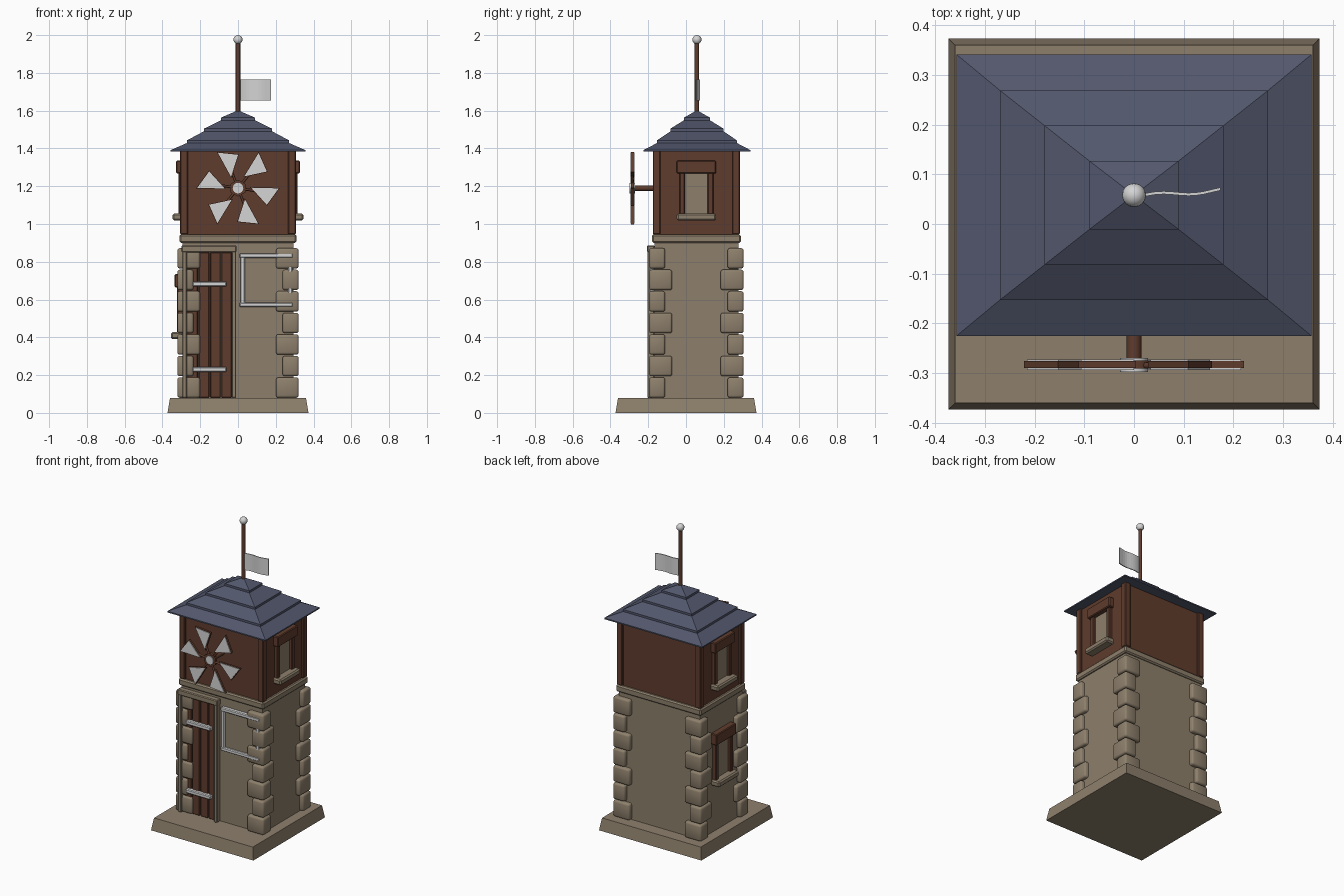
import bpy, bmesh, math
from mathutils import Vector, Matrix

if "Cube" in bpy.data.objects:
    bpy.data.objects.remove(bpy.data.objects["Cube"])

def material(name, rgb):
    m = bpy.data.materials.new(name)
    m.diffuse_color = (*rgb, 1)
    m.use_nodes = True
    m.node_tree.nodes["Principled BSDF"].inputs["Base Color"].default_value = m.diffuse_color
    return m

STONE = material("stone", (0.27, 0.215, 0.15))
WOOD = material("dark wood", (0.115, 0.045, 0.026))
ROOF = material("slate blue", (0.085, 0.095, 0.15))
METAL = material("pale metal", (0.66, 0.66, 0.66))
CY = 0.055                       # tower centre in y

def finish(name, bm, mat, bevel=0, smooth=False, segments=1):
    bmesh.ops.recalc_face_normals(bm, faces=bm.faces)
    me = bpy.data.meshes.new(name)
    bm.to_mesh(me)
    bm.free()
    ob = bpy.data.objects.new(name, me)
    bpy.context.collection.objects.link(ob)
    me.materials.append(mat)
    if bevel:
        b = ob.modifiers.new("bevel", 'BEVEL')
        b.width, b.segments = bevel, segments
    if smooth:
        for p in me.polygons:
            p.use_smooth = True
    return ob

def box(name, mat, x, y, z, bevel=0, **kw):
    """Box from (min, max) ranges."""
    bm = bmesh.new()
    bmesh.ops.create_cube(bm, size=1)
    for v in bm.verts:
        v.co = [r[0] + (c + 0.5) * (r[1] - r[0]) for r, c in zip((x, y, z), v.co)]
    return finish(name, bm, mat, bevel, **kw)

def frustum(name, mat, layers):
    """Stacked rectangles (half x, half y, z, centre y); zero size closes to a point."""
    bm = bmesh.new()
    rings = [[bm.verts.new((sx * hx, cy + sy * hy, z))
              for sx, sy in ((-1, -1), (1, -1), (1, 1), (-1, 1))] for hx, hy, z, cy in layers]
    bm.faces.new(rings[0])
    bm.faces.new(rings[-1])
    for a, b in zip(rings, rings[1:]):
        for i in range(4):
            bm.faces.new((a[i], a[(i + 1) % 4], b[(i + 1) % 4], b[i]))
    bmesh.ops.remove_doubles(bm, verts=bm.verts, dist=1e-5)
    return finish(name, bm, mat)

def rod(name, mat, a, b, r, n=12):
    a, b = Vector(a), Vector(b)
    bm = bmesh.new()
    rot = (b - a).to_track_quat('Z', 'Y').to_matrix().to_4x4()
    bmesh.ops.create_cone(bm, cap_ends=True, segments=n, radius1=r, radius2=r,
                          depth=(b - a).length, matrix=Matrix.Translation((a + b) / 2) @ rot)
    ob = finish(name, bm, mat)
    for p in ob.data.polygons:
        p.use_smooth = len(p.vertices) == 4
    return ob

# plinth, stone shaft, ledge
frustum("plinth", STONE, [(.373, .373, 0, 0), (.36, .36, .08, 0)])
box("stone_shaft", STONE, (-.295, .295), (CY - .222, CY + .222), (.07, .92))
box("ledge", STONE, (-.31, .31), (CY - .235, CY + .235), (.9, .945), .008)

# alternating corner stones
STEP = 0.114
for sx in (-1, 1):
    for sy in (-1, 1):
        for row in range(7):
            wide = row % 2 == 0
            lx, ly = (.12, .085) if wide else (.085, .122)
            x = sorted((sx * .321, sx * (.321 - lx)))
            y = sorted((CY + sy * .25, CY + sy * (.25 - ly)))
            z0 = .08 + row * STEP
            box("corner_stone", STONE, x, y, (z0, z0 + STEP - .006), .012, smooth=True, segments=2)

# timber upper room with corner posts
box("timber_room", WOOD, (-.292, .292), (CY - .217, CY + .217), (.94, 1.4))
for sx in (-1, 1):
    for sy in (-1, 1):
        x = sorted((sx * .306, sx * .265))
        y = sorted((CY + sy * .231, CY + sy * .19))
        box("corner_post", WOOD, x, y, (.945, 1.4), .005)

# layered roof
eaves = [(.357, .283, 1.383), (.27, .211, 1.435), (.18, .14, 1.497), (.09, .069, 1.555), (0, 0, 1.602)]
for i, (lo, hi) in enumerate(zip(eaves, eaves[1:])):
    top = hi[2] - (.006 if i < 3 else 0)
    frustum("roof_layer", ROOF, [(lo[0], lo[1], lo[2] - (.012 if i else 0), CY + .003),
                                 (lo[0], lo[1], lo[2] + .008, CY + .003),
                                 (hi[0], hi[1], top, CY + .003)])

# flag pole, ball and waving flag
rod("flag_pole", WOOD, (0, .058, 1.58), (0, .058, 1.965), .012)
bm = bmesh.new()
bmesh.ops.create_uvsphere(bm, u_segments=16, v_segments=10, radius=.024,
                          matrix=Matrix.Translation((0, .058, 1.976)))
finish("pole_ball", bm, METAL, smooth=True)
bm = bmesh.new()
cols = []
for i in range(11):
    t = i / 10
    y = .056 + .012 * t + .004 * math.sin(t * 7)
    cols.append([bm.verts.new((.012 + .162 * t, y + dy, z))
                 for dy, z in ((-.003, 1.655), (.003, 1.655), (.003, 1.765), (-.003, 1.765))])
bm.faces.new(cols[0])
bm.faces.new(cols[-1])
for a, b in zip(cols, cols[1:]):
    for i in range(4):
        bm.faces.new((a[i], a[(i + 1) % 4], b[(i + 1) % 4], b[i]))
finish("flag", bm, METAL)

# wind wheel: shaft, hub and six framed sails
HUB = Vector((0, -.285, 1.19))
rod("wheel_shaft", WOOD, (0, -.15, 1.19), HUB, .015)
rod("wheel_collar", WOOD, (0, -.275, 1.19), (0, -.291, 1.19), .045, 6)
rod("wheel_hub", METAL, (0, -.27, 1.19), (0, -.298, 1.19), .028, 16)

def sail(name, mat, angle, grow, y0, y1):
    outline = [(.216, .034), (.165, -.066), (.066, .014)]
    mid = Vector((.149, -.006))
    c, s = math.cos(angle), math.sin(angle)
    bm = bmesh.new()
    rings = []
    for y in (y0, y1):
        ring = []
        for p in outline:
            u, v = mid + (Vector(p) - mid) * grow
            ring.append(bm.verts.new((u * c - v * s, y, HUB.z + u * s + v * c)))
        rings.append(ring)
        bm.faces.new(ring)
    for i in range(3):
        j = (i + 1) % 3
        bm.faces.new((rings[0][i], rings[0][j], rings[1][j], rings[1][i]))
    finish(name, bm, mat)

for k in range(6):
    ang = math.radians(51 + 60 * k)
    sail("sail_frame", WOOD, ang, 1.04, -.29, -.276)
    sail("sail", METAL, ang, .96, -.294, -.273)
    d = Vector((math.cos(ang), 0, math.sin(ang)))
    rod("sail_arm", WOOD, HUB, HUB + d * .1, .007, 6)

# plank door with frame and strap hinges
FRONT = CY - .222
for i in range(4):
    x0 = -.27 + i * .06
    box("door_plank", WOOD, (x0 + .002, x0 + .058), (FRONT - .015, FRONT + .01), (.08, .85), .004)
box("door_post_left", STONE, (-.295, -.27), (-.205, FRONT), (.08, .86), .004)
box("door_post_right", STONE, (-.033, -.01), (-.205, FRONT), (.08, .86), .004)
box("door_lintel", STONE, (-.298, -.008), (-.207, FRONT), (.85, .887), .005)
for z in (.23, .682):
    box("strap_hinge", METAL, (-.24, -.06), (-.204, FRONT), (z - .013, z + .013), .005)

# framed notice board
box("board_panel", STONE, (.02, .28), (FRONT - .014, FRONT), (.57, .835))
for z in (.56, .82):
    box("board_rail", METAL, (.008, .292), (FRONT - .03, FRONT), (z, z + .025), .005)
for x in (.012, .265):
    box("board_stile", METAL, (x, x + .024), (FRONT - .027, FRONT), (.57, .835), .005)

# side windows: lintel, jambs, sill and pane
def window(side, wall, z0, z1, lintel):
    def part(name, mat, out, y, z, bevel=.005):
        box(name, mat, sorted((side * (wall - .01), side * out)), (CY + y[0], CY + y[1]), z, bevel)
    part("window_pane", STONE, wall + .004, (-.066, .066), (z0 + .03, z1 - .03), 0)
    for s in (-1, 1):
        part("window_jamb", WOOD, wall + .022, sorted((s * .09, s * .06)), (z0 + .03, z1 - .05))
    part("window_lintel", WOOD, wall + .035, (-.104, .104), (z1 - lintel, z1))
    part("window_sill", STONE, wall + .054, (-.104, .104), (z0, z0 + .038), .008)

for side in (-1, 1):
    window(side, .292, 1.018, 1.335, .068)
window(-1, .3, .39, .735, .072)
